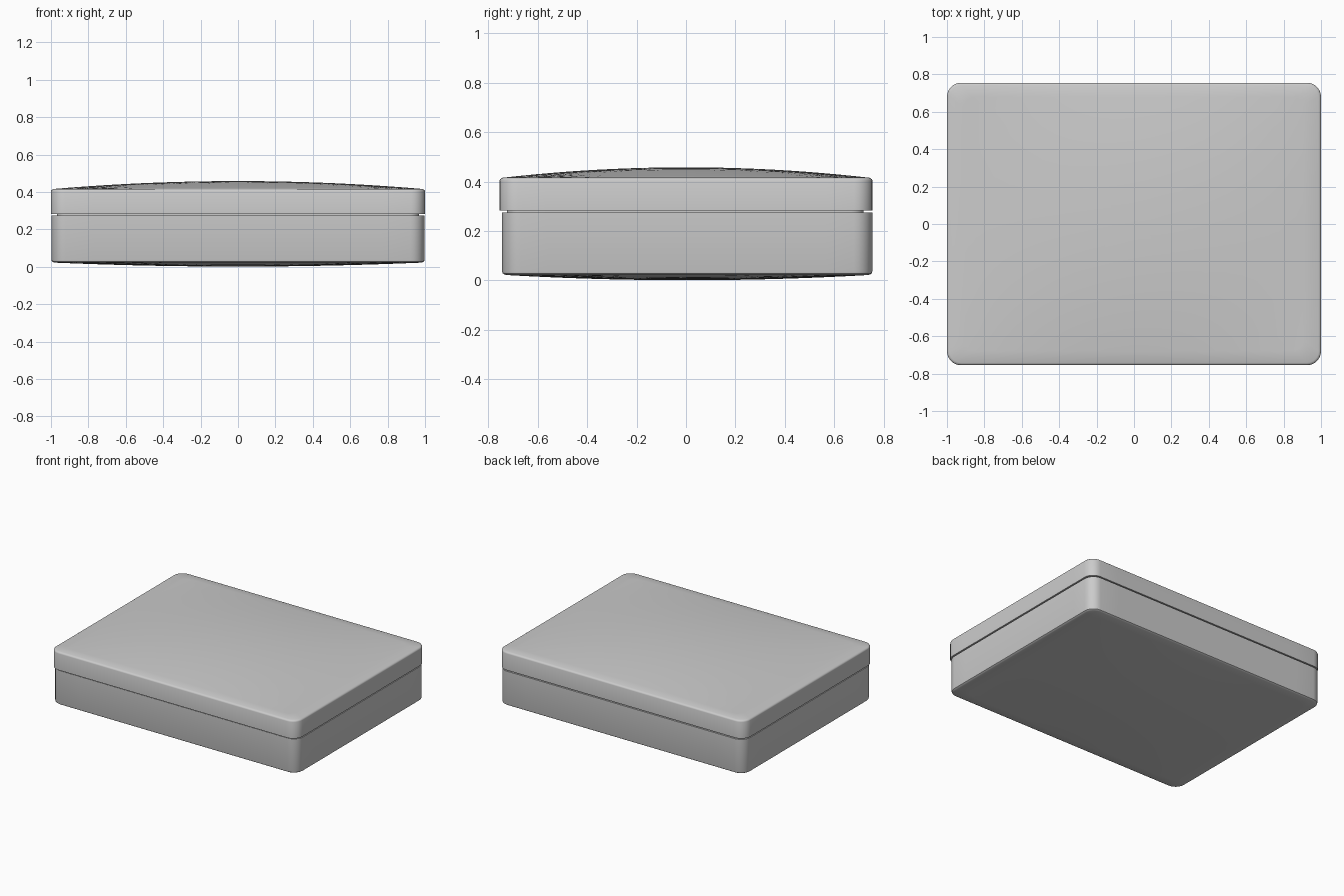
import bpy, bmesh, math

if "Cube" in bpy.data.objects:
    bpy.data.objects.remove(bpy.data.objects["Cube"])


def outline(hx, hy, r, cy):
    """Rounded rectangle with extra points along the straight sides."""
    corners = []
    for i, (sx, sy) in enumerate([(1, 1), (-1, 1), (-1, -1), (1, -1)]):
        corners.append([(sx * (hx - r) + r * math.cos(math.pi / 2 * (i + k / 6)),
                         cy + sy * (hy - r) + r * math.sin(math.pi / 2 * (i + k / 6)))
                        for k in range(7)])
    pts = []
    for i, arc in enumerate(corners):
        pts += arc
        a, b = arc[-1], corners[(i + 1) % 4][0]
        pts += [(a[0] + (b[0] - a[0]) * t / 12, a[1] + (b[1] - a[1]) * t / 12)
                for t in range(1, 12)]
    return pts


def shell(name, hx, hy, r, cy, wall, dome=None):
    """Loft wall rings given as (inset, z), then cap with a shallow pillow of height dome."""
    bm = bmesh.new()
    rings = []
    for inset, z in wall:
        rings.append([bm.verts.new((x, y, z))
                      for x, y in outline(hx - inset, hy - inset, r - inset, cy)])
    inset, z0 = wall[-1]
    if dome:
        ax, ay = hx - inset, hy - inset
        for s in [1 - k / 12 for k in range(1, 12)]:
            ring = []
            for x, y in outline(ax, ay, r - inset, 0):
                x, y = x * s, y * s
                z = z0 + dome * (1 - (x / ax) ** 2) * (1 - (y / ay) ** 2)
                ring.append(bm.verts.new((x, y + cy, z)))
            rings.append(ring)
    n = len(rings[0])
    for a, b in zip(rings, rings[1:]):
        for i in range(n):
            j = (i + 1) % n
            bm.faces.new((a[i], a[j], b[j], b[i]))
    bm.faces.new(rings[0])
    if dome:
        tip = bm.verts.new((0, cy, z0 + dome))
        for i in range(n):
            bm.faces.new((rings[-1][i], rings[-1][(i + 1) % n], tip))
    else:
        bm.faces.new(rings[-1])
    bmesh.ops.recalc_face_normals(bm, faces=bm.faces)
    me = bpy.data.meshes.new(name)
    bm.to_mesh(me)
    bm.free()
    ob = bpy.data.objects.new(name, me)
    bpy.context.collection.objects.link(ob)
    bpy.ops.object.select_all(action='DESELECT')
    bpy.context.view_layer.objects.active = ob
    ob.select_set(True)
    bpy.ops.object.shade_smooth_by_angle(angle=math.radians(35))


# lid with a gently crowned top
shell("lid", 1.0, 0.755, 0.075, 0,
      [(0, 0.283), (0, 0.403), (0.002, 0.409), (0.007, 0.413), (0.014, 0.416)], 0.042)
# tray with a gently bulging underside
shell("tray", 0.997, 0.749, 0.075, 0.005,
      [(0, 0.275), (0, 0.036), (0.002, 0.029), (0.008, 0.025), (0.016, 0.022)], -0.021)
# recessed neck filling the seam
shell("seam_neck", 0.967, 0.721, 0.05, -0.003, [(0, 0.265), (0, 0.295)])
